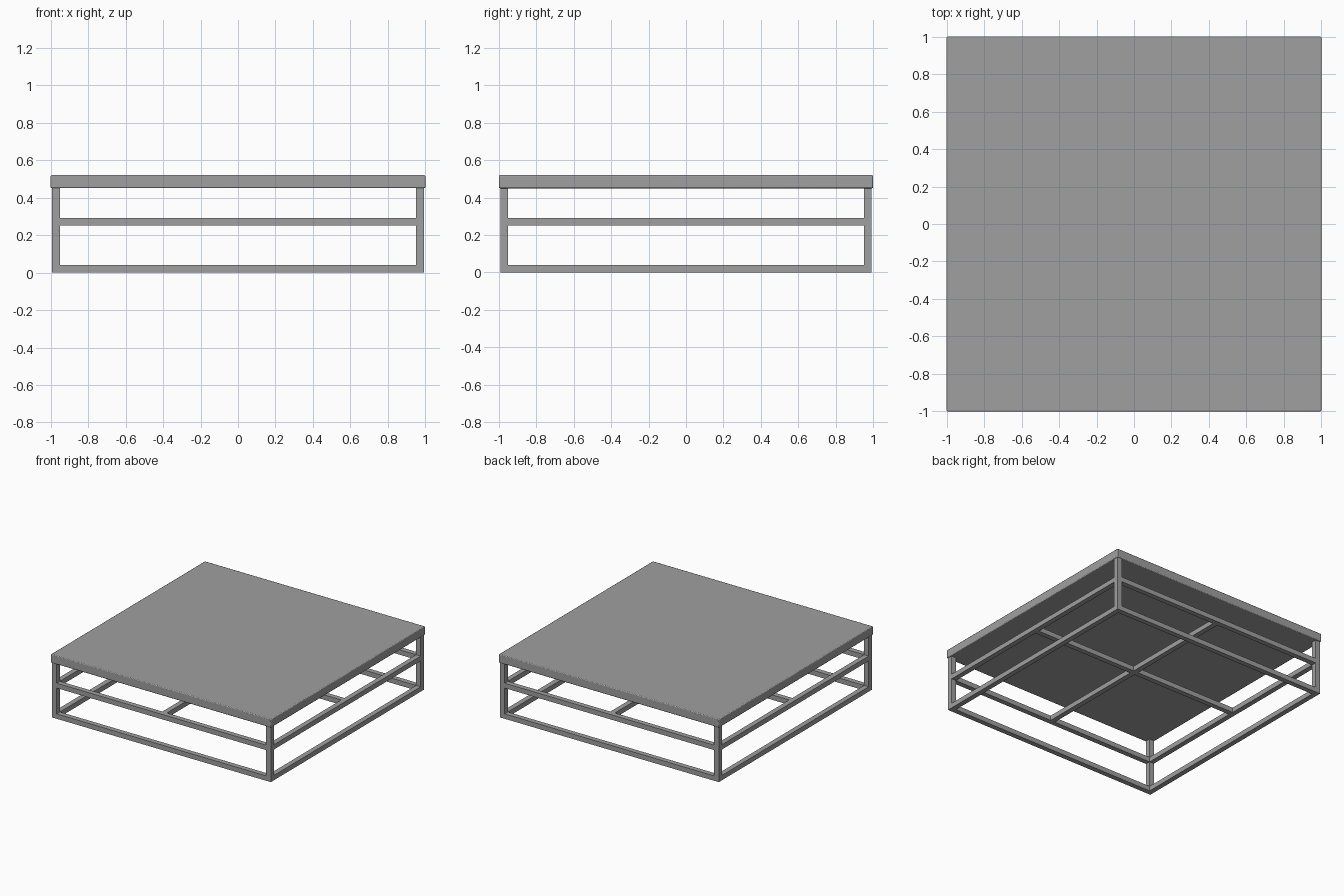
import bpy

cube = bpy.data.objects.get("Cube")
if cube:
    bpy.data.objects.remove(cube, do_unlink=True)

grey = bpy.data.materials.new("mid grey")
grey.use_nodes = True
colour = (0.35, 0.35, 0.35, 1)
grey.diffuse_color = colour
grey.node_tree.nodes["Principled BSDF"].inputs["Base Color"].default_value = colour


def box(name, low, high, bevel=0):
    """Axis-aligned box between two corners, with optional rounded edges."""
    bpy.ops.mesh.primitive_cube_add(size=1)
    ob = bpy.context.object
    ob.name = ob.data.name = name
    for v in ob.data.vertices:
        v.co = [h if c > 0 else l for c, l, h in zip(v.co, low, high)]
    ob.data.materials.append(grey)
    if bevel:
        mod = ob.modifiers.new("Rounded edges", "BEVEL")
        mod.width = bevel
        mod.segments = 2
        bpy.ops.object.shade_smooth_by_angle()
    return ob


TOP, UNDER = 0.52, 0.45      # table top heights
OUT, BAR = 0.993, 0.042      # frame half width and tube size
IN = OUT - BAR
SHELF = 0.252                # underside of the middle rails

# Table top
box("table_top", (-1, -1, UNDER), (1, 1, TOP), 0.006)

# Corner legs
for sx, side in ((1, "left"), (-1, "right")):
    for sy, end in ((-1, "front"), (1, "back")):
        x, y = sorted((sx * IN, sx * OUT)), sorted((sy * IN, sy * OUT))
        box(f"{end}_{side}_leg", (x[0], y[0], 0), (x[1], y[1], UNDER))

# Bottom and middle rails on all four sides
for z, level in ((0, "bottom"), (SHELF, "middle")):
    for s, end, side in ((-1, "front", "right"), (1, "back", "left")):
        a, b = sorted((s * IN, s * OUT))
        box(f"{end}_{level}_rail", (-IN, a, z), (IN, b, z + BAR - 0.002))
        box(f"{side}_{level}_rail", (a, -IN, z), (b, IN, z + BAR - 0.002))

# Crossed bars joining the middle rails
H = BAR / 2
box("long_cross_bar", (-IN, -H, SHELF), (IN, H, SHELF + BAR - 0.002))
for s, end in ((-1, "front"), (1, "back")):
    a, b = sorted((s * H, s * IN))
    box(f"{end}_cross_bar", (-H, a, SHELF), (H, b, SHELF + BAR - 0.002))
